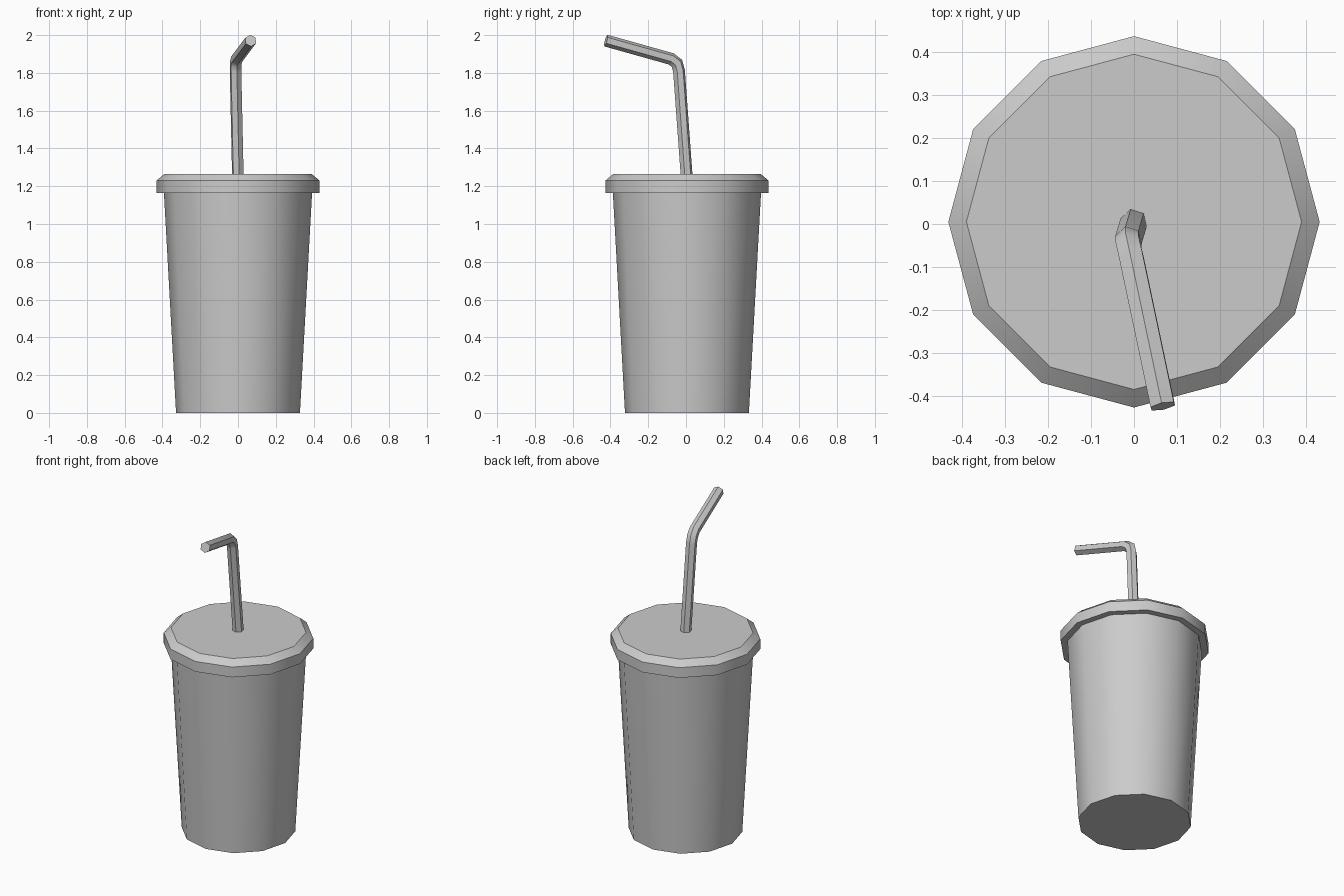
import bpy, bmesh, math
from mathutils import Vector

if "Cube" in bpy.data.objects:
    bpy.data.objects.remove(bpy.data.objects["Cube"])

CY = 0.005  # cup axis sits slightly behind the origin


def finish(name, rings):
    """Bridge equal-sized rings of points into a capped, smooth-by-angle solid."""
    bm = bmesh.new()
    loops = [[bm.verts.new(p) for p in ring] for ring in rings]
    n = len(loops[0])
    for a, b in zip(loops, loops[1:]):
        for i in range(n):
            j = (i + 1) % n
            bm.faces.new((a[i], a[j], b[j], b[i]))
    bm.faces.new(loops[0][::-1])
    bm.faces.new(loops[-1])
    bmesh.ops.recalc_face_normals(bm, faces=bm.faces)
    mesh = bpy.data.meshes.new(name)
    bm.to_mesh(mesh)
    bm.free()
    obj = bpy.data.objects.new(name, mesh)
    bpy.context.collection.objects.link(obj)
    bpy.ops.object.select_all(action='DESELECT')
    obj.select_set(True)
    bpy.context.view_layer.objects.active = obj
    bpy.ops.object.shade_smooth_by_angle(angle=math.radians(35))
    return obj


def lathe(name, profile, sides=12):
    finish(name, [[(r * math.cos(2 * math.pi * i / sides),
                    CY + r * math.sin(2 * math.pi * i / sides), z)
                   for i in range(sides)] for r, z in profile])


def tube(name, path, radius, sides=6):
    """Sweep a polygon along a path, mitred at each bend."""
    pts = [Vector(p) for p in path]
    # normal of the plane the straw bends in
    side = (pts[1] - pts[0]).cross(pts[-1] - pts[-2]).normalized()
    rings = []
    for k, p in enumerate(pts):
        d_in = (p - pts[k - 1]).normalized() if k else (pts[1] - p).normalized()
        d_out = (pts[k + 1] - p).normalized() if k < len(pts) - 1 else d_in
        t = (d_in + d_out).normalized()
        up = side.cross(t).normalized()
        stretch = 1 / max(t.dot(d_in), 0.5)
        rings.append([p + radius * (math.cos(a) * up * stretch + math.sin(a) * side)
                      for a in (2 * math.pi * i / sides for i in range(sides))])
    finish(name, rings)


# Tapered cup body
lathe("cup", [(0.328, 0.0), (0.393, 1.18)])

# Lid with upright rim and bevelled top edge
lathe("lid", [(0.432, 1.165), (0.432, 1.23), (0.39, 1.265)])

# Bent drinking straw
tube("straw", [(0.0, 0.006, 1.22), (-0.013, -0.037, 1.81), (-0.013, -0.048, 1.85),
               (-0.006, -0.078, 1.874), (0.067, -0.424, 1.971)], 0.032)
